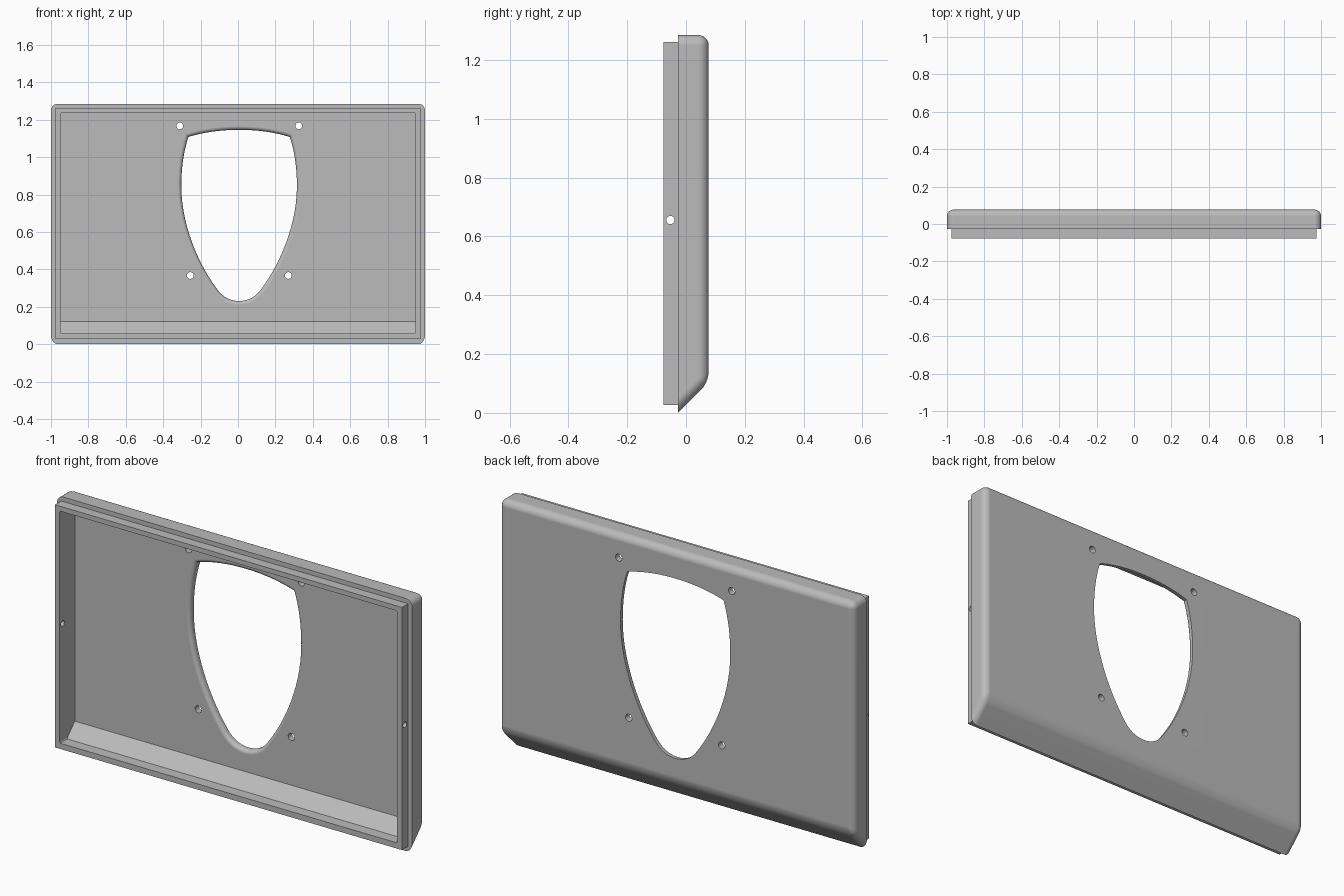
import bpy, bmesh, math
from mathutils import Vector, Matrix
from mathutils.geometry import interpolate_bezier

if "Cube" in bpy.data.objects:
    bpy.data.objects.remove(bpy.data.objects["Cube"], do_unlink=True)

BACK, STEP, FRONT, FLOOR = 0.077, -0.027, -0.077, 0.045
TOP = 1.285

grey = bpy.data.materials.new("grey plastic")
grey.use_nodes = True
colour = (0.5, 0.5, 0.5, 1)
grey.diffuse_color = colour
grey.node_tree.nodes["Principled BSDF"].inputs["Base Color"].default_value = colour


def finish(name, bm):
    bmesh.ops.recalc_face_normals(bm, faces=bm.faces)
    mesh = bpy.data.meshes.new(name)
    bm.to_mesh(mesh)
    bm.free()
    mesh.materials.append(grey)
    obj = bpy.data.objects.new(name, mesh)
    bpy.context.collection.objects.link(obj)
    return obj


def loft(name, rings):
    """Closed solid through matching rings of points."""
    bm = bmesh.new()
    loops = [[bm.verts.new(p) for p in ring] for ring in rings]
    n = len(loops[0])
    for a, b in zip(loops, loops[1:]):
        for i in range(n):
            j = (i + 1) % n
            bm.faces.new((a[i], a[j], b[j], b[i]))
    bm.faces.new(loops[0])
    bm.faces.new(loops[-1])
    return finish(name, bm)


def prism(name, half_width, profile):
    """Side profile of (y, z) points extruded across x."""
    return loft(name, [[(x, y, z) for y, z in profile]
                       for x in (-half_width, half_width)])


def rod(name, centre, radius, length, axis):
    bm = bmesh.new()
    turn = Matrix.Rotation(math.pi / 2, 4, axis)
    bmesh.ops.create_cone(bm, cap_ends=True, segments=32, radius1=radius,
                          radius2=radius, depth=length,
                          matrix=Matrix.Translation(centre) @ turn)
    return finish(name, bm)


def bevel(obj, test, width, segments):
    bm = bmesh.new()
    bm.from_mesh(obj.data)
    edges = [e for e in bm.edges if test(e)]
    bmesh.ops.bevel(bm, geom=edges, offset=width, segments=segments,
                    profile=0.5, affect='EDGES', clamp_overlap=True)
    bm.to_mesh(obj.data)
    bm.free()


def combine(target, other, operation):
    mod = target.modifiers.new(operation.title(), 'BOOLEAN')
    mod.operation, mod.solver, mod.object = operation, 'EXACT', other
    bpy.context.view_layer.objects.active = target
    bpy.ops.object.modifier_apply(modifier=mod.name)
    bpy.data.objects.remove(other, do_unlink=True)


# Outer shell with sloped underside, rounded everywhere but at the open rim
panel = prism("cover_panel", 1.0, [(STEP, 0), (BACK, BACK - STEP),
                                   (BACK, TOP), (STEP, TOP)])
bevel(panel, lambda e: any(v.co.y > STEP + 0.001 for v in e.verts), 0.035, 6)

# Narrower lip standing out of the front
lip = prism("lip", 0.977, [(FRONT, 0.027), (-0.01, 0.027),
                           (-0.01, 1.262), (FRONT, 1.262)])
combine(panel, lip, 'UNION')

# Hollow inside, following the slope
cavity = prism("cavity_cutter", 0.95, [(-0.2, 0.056), (-0.02, 0.056), (FLOOR, 0.121),
                                       (FLOOR, 1.237), (-0.2, 1.237)])
bevel(cavity, lambda e: abs((e.verts[0].co - e.verts[1].co).y) > 0.15, 0.008, 3)
combine(panel, cavity, 'DIFFERENCE')

# Shield-shaped opening: right half from three curves, then mirrored
curves = [((0, 1.146), (0.1, 1.146), (0.19, 1.133), (0.271, 1.108)),
          ((0.271, 1.108), (0.297, 1.03), (0.309, 0.94), (0.309, 0.845)),
          ((0.309, 0.845), (0.309, 0.64), (0.22, 0.43), (0.115, 0.29)),
          ((0.115, 0.29), (0.085, 0.25), (0.045, 0.231), (0, 0.231))]
half = []
for c in curves:
    half += interpolate_bezier(*[Vector(p) for p in c], 15)[:-1]
half.append(Vector((0, 0.231)))
outline = half + [Vector((-p.x, p.y)) for p in half[-2:0:-1]]


def grown(distance):
    """Outline moved outward with mitred corners."""
    result = []
    for i, p in enumerate(outline):
        a = (p - outline[i - 1]).normalized()
        b = (outline[(i + 1) % len(outline)] - p).normalized()
        na, nb = Vector((-a.y, a.x)), Vector((-b.y, b.x))
        result.append(p + (na + nb) * distance / (1 + na.dot(nb)))
    return result


# The front edge of the opening is rounded over
round_over = 0.02
sections = [(0.2, 0)]
for k in range(7):
    t = k / 6 * math.pi / 2
    sections.append((FLOOR + round_over * (1 - math.sin(t)),
                     round_over * (1 - math.cos(t))))
sections.append((0, round_over))
opening = loft("opening_cutter", [[(p.x + 0.006, y, p.y) for p in grown(d)]
                                  for y, d in sections])
combine(panel, opening, 'DIFFERENCE')

# Four screw holes through the back and one through each side of the lip
for x, z in ((0.318, 1.167), (0.262, 0.367)):
    for side in (-1, 1):
        hole = rod("screw_cutter", (side * x + 0.007, 0.06, z), 0.018, 0.2, 'X')
        combine(panel, hole, 'DIFFERENCE')
for side in (-1, 1):
    hole = rod("side_cutter", (side, -0.053, 0.656), 0.014, 0.3, 'Y')
    combine(panel, hole, 'DIFFERENCE')

# Smooth rounds with crisp corners and flat broad faces
bpy.ops.object.select_all(action='DESELECT')
panel.select_set(True)
bpy.context.view_layer.objects.active = panel
bpy.ops.object.shade_smooth_by_angle(angle=math.radians(30))
weighted = panel.modifiers.new("Weighted normals", 'WEIGHTED_NORMAL')
weighted.keep_sharp = True
